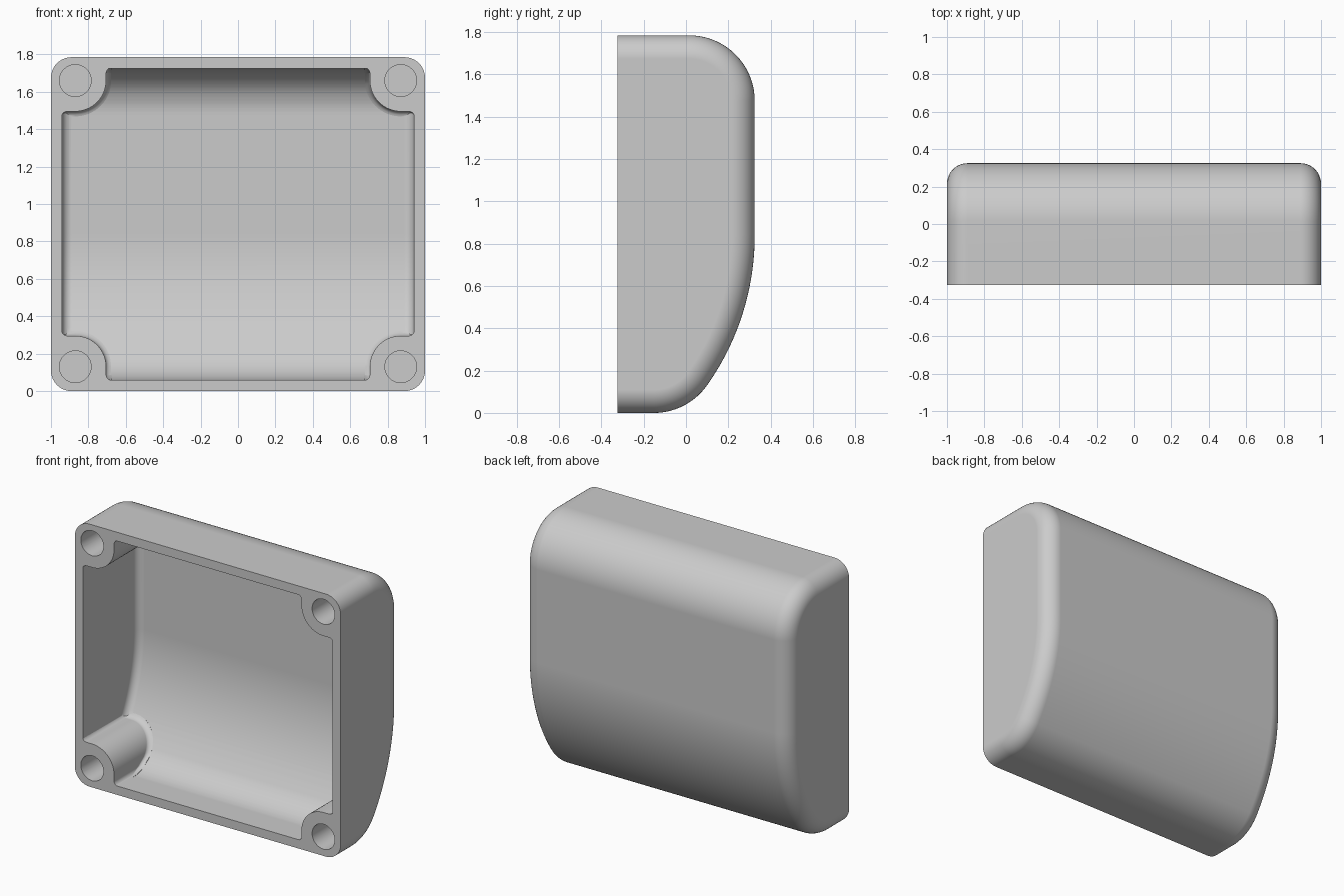
import bpy, bmesh, math

cube = bpy.data.objects.get("Cube")
if cube:
    bpy.data.objects.remove(cube)

FRONT, BACK, HEIGHT = -0.325, 0.325, 1.785
WALL, ROUND, FOOT = 0.06, 0.11, 0.03
HOLE_X, HOLE_LOW, HOLE_HIGH = 0.87, 0.13, 1.66
HOLE_R, HOLE_DEPTH, BOSS_R = 0.085, 0.2, 0.165


def arc(cx, cy, r, a, b, steps):
    """Points along an arc, angles in degrees."""
    angles = [math.radians(a + (b - a) * i / steps) for i in range(steps + 1)]
    return [(cx + r * math.cos(t), cy + r * math.sin(t)) for t in angles]


def profile(inset, front):
    """Side outline (y, z) of the housing, moved inward by inset."""
    small, big, lean = 0.31, 1.23, -35.2
    by, bz = BACK - big, 0.84
    ly = by + (big - small) * math.cos(math.radians(lean))
    lz = bz + (big - small) * math.sin(math.radians(lean))
    pts = [(front, lz - small + inset)]
    pts += arc(ly, lz, small - inset, -90, lean, 14)
    pts += arc(by, bz, big - inset, lean, 0, 18)[1:]
    pts += arc(BACK - small, HEIGHT - small, small - inset, 0, 90, 20)
    pts.append((front, HEIGHT - inset))
    return pts


def loft(name, rings):
    """Closed solid through a stack of matching rings."""
    bm = bmesh.new()
    loops = [[bm.verts.new(p) for p in ring] for ring in rings]
    for lo, hi in zip(loops, loops[1:]):
        for i in range(len(lo)):
            j = (i + 1) % len(lo)
            bm.faces.new((lo[i], lo[j], hi[j], hi[i]))
    bm.faces.new(loops[0])
    bm.faces.new(loops[-1])
    bmesh.ops.recalc_face_normals(bm, faces=bm.faces)
    mesh = bpy.data.meshes.new(name)
    bm.to_mesh(mesh)
    bm.free()
    obj = bpy.data.objects.new(name, mesh)
    bpy.context.collection.objects.link(obj)
    return obj


def rounded_block(name, half, inset, fillet, front, steps):
    """Profile swept across x, with both end edges rounded."""
    stations = []
    for i in range(steps + 1):
        t = math.pi / 2 * i / steps
        stations.append((half - fillet + fillet * math.sin(t),
                         inset + fillet * (1 - math.cos(t))))
    both = [(-x, d) for x, d in reversed(stations)] + stations
    return loft(name, [[(x, y, z) for y, z in profile(d, front)] for x, d in both])


def cut(target, cutter):
    """Subtract cutter from target and discard it."""
    cutter.hide_render = True
    mod = target.modifiers.new("cut", "BOOLEAN")
    mod.operation = "DIFFERENCE"
    mod.solver = "EXACT"
    mod.object = cutter
    bpy.context.view_layer.objects.active = target
    bpy.ops.object.modifier_apply(modifier=mod.name)
    bpy.data.objects.remove(cutter)


FLOOR = profile(WALL, FRONT)[1:-1]


def floor_y(z):
    """Depth of the inner floor at height z."""
    if z <= FLOOR[0][1]:
        return FLOOR[0][0]
    for (y0, z0), (y1, z1) in zip(FLOOR, FLOOR[1:]):
        if z0 <= z <= z1 and z1 > z0:
            return y0 + (y1 - y0) * (z - z0) / (z1 - z0)
    return FLOOR[-1][0]


def boss_outline(d, gap_x, gap_z):
    """Boss section around its hole, grown by d, blending into both walls."""
    far, r, f = -0.3, BOSS_R, FOOT
    pts = [(far, far), (far, r + f)]
    pts += arc(f - gap_x, r + f, f - d, 180, 270, 5)
    pts += arc(0, 0, r + d, 90, 0, 16)
    pts += arc(r + f, f - gap_z, f - d, 180, 270, 5)
    pts.append((r + f, far))
    return pts


def boss(sx, z0, sz):
    """Corner boss with a flared foot that follows the floor."""
    gap_x = 1 - WALL - HOLE_X + 0.003
    gap_z = (HEIGHT - WALL - HOLE_HIGH if sz < 0 else HOLE_LOW - WALL) + 0.003

    def ring(d, depth):
        spots = [(sx * (HOLE_X - a), z0 + sz * b) for a, b in boss_outline(d, gap_x, gap_z)]
        return [(x, depth(z), z) for x, z in spots]

    rings = [ring(0, lambda z: FRONT - 0.2)]
    for i in range(6):
        t = math.pi / 2 * i / 5 * 0.93
        lift = FOOT * (1 - math.sin(t))
        rings.append(ring(FOOT * (1 - math.cos(t)), lambda z: floor_y(z) - lift))
    rings.append(ring(FOOT * 0.9, lambda z: BACK + 0.3))
    return loft("boss_cutter", rings)


# Outer housing and the hollow inside it
housing = rounded_block("housing", 1.0, 0, ROUND, FRONT, 10)
hollow = rounded_block("hollow_cutter", 1 - WALL, WALL, ROUND - WALL, FRONT - 0.1, 6)
corners = [(sx, z, sz) for sx in (-1, 1) for z, sz in ((HOLE_LOW, 1), (HOLE_HIGH, -1))]
for sx, z, sz in corners:
    cut(hollow, boss(sx, z, sz))
cut(housing, hollow)

# Blind screw holes in the bosses
for sx, z, sz in corners:
    circle = arc(sx * HOLE_X, z, HOLE_R, 0, 360, 40)[:-1]
    cut(housing, loft("hole_cutter", [[(x, y, h) for x, h in circle]
                                      for y in (FRONT - 0.1, FRONT + HOLE_DEPTH)]))

# Plain grey finish
grey = bpy.data.materials.new("light_grey")
grey.use_nodes = True
colour = (0.6, 0.6, 0.6, 1)
grey.diffuse_color = colour
grey.node_tree.nodes["Principled BSDF"].inputs["Base Color"].default_value = colour
housing.data.materials.clear()
housing.data.materials.append(grey)
for face in housing.data.polygons:
    face.material_index = 0

# Smooth curves with sharp rims
bpy.ops.object.select_all(action="DESELECT")
housing.select_set(True)
bpy.context.view_layer.objects.active = housing
bpy.ops.object.shade_smooth_by_angle(angle=math.radians(30))
normals = housing.modifiers.new("even_shading", "WEIGHTED_NORMAL")
normals.keep_sharp = True
